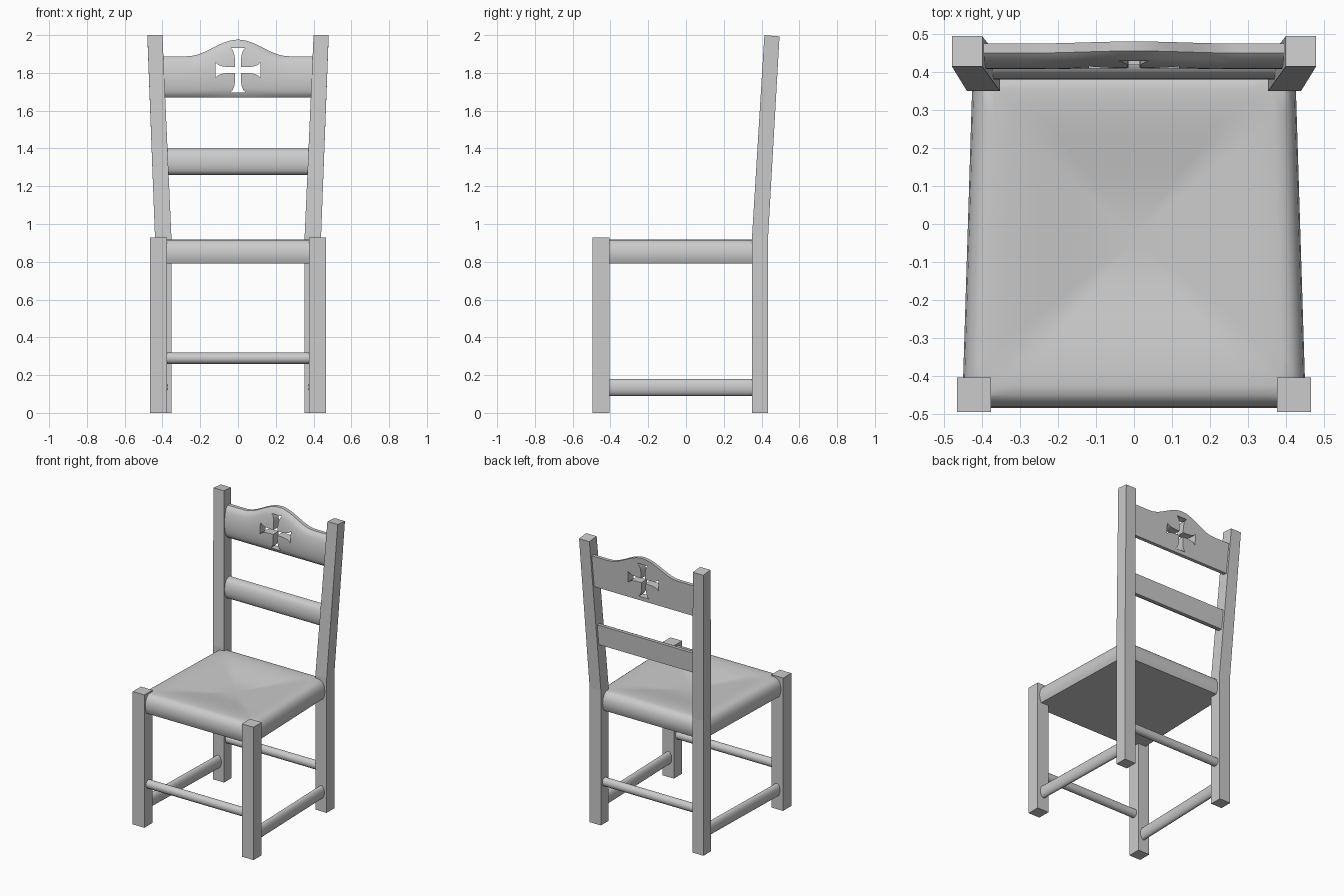
import bpy, bmesh, math
from mathutils import Vector

if "Cube" in bpy.data.objects:
    bpy.data.objects.remove(bpy.data.objects["Cube"])

grey = bpy.data.materials.new("plain_grey")
grey.use_nodes = True
grey.diffuse_color = (0.6, 0.6, 0.6, 1)
grey.node_tree.nodes["Principled BSDF"].inputs["Base Color"].default_value = (0.6, 0.6, 0.6, 1)


def finish(name, bm, angle=35):
    bmesh.ops.recalc_face_normals(bm, faces=bm.faces)
    mesh = bpy.data.meshes.new(name)
    bm.to_mesh(mesh)
    bm.free()
    mesh.materials.append(grey)
    ob = bpy.data.objects.new(name, mesh)
    bpy.context.collection.objects.link(ob)
    bpy.ops.object.select_all(action="DESELECT")
    ob.select_set(True)
    bpy.context.view_layer.objects.active = ob
    bpy.ops.object.shade_smooth_by_angle(angle=math.radians(angle))
    return ob


def loft(name, rings, angle=35):
    """Skin a list of equal closed rings and cap both ends."""
    bm = bmesh.new()
    loops = [[bm.verts.new(p) for p in ring] for ring in rings]
    n = len(loops[0])
    for a, b in zip(loops, loops[1:]):
        for i in range(n):
            j = (i + 1) % n
            bm.faces.new((a[i], a[j], b[j], b[i]))
    bm.faces.new(loops[0][::-1])
    bm.faces.new(loops[-1])
    return finish(name, bm, angle)


def rect(x0, x1, y0, y1, z, tilt=0):
    return [(x0, y0, z), (x1, y0, z), (x1, y1, z - tilt), (x0, y1, z - tilt)]


def rod(name, start, end, width, height, sides=20):
    """Oval rail between two points lying at the same height."""
    start, end = Vector(start), Vector(end)
    across = (end - start).cross(Vector((0, 0, 1))).normalized()
    ring = []
    for i in range(sides):
        a = math.tau * i / sides
        ring.append(across * math.cos(a) * width / 2 + Vector((0, 0, math.sin(a) * height / 2)))
    return loft(name, [[p + v for v in ring] for p in (start, end)], 40)


# Legs and side stretchers
for side, s in (("left", 1), ("right", -1)):
    loft(f"front_leg_{side}", [rect(s * 0.377, s * 0.467, -0.495, -0.405, z) for z in (0, 0.928)])
    loft(f"back_leg_{side}", [
        rect(s * 0.353, s * 0.44, 0.35, 0.435, 0),
        rect(s * 0.353, s * 0.44, 0.35, 0.435, 0.94),
        rect(s * 0.4, s * 0.48, 0.415, 0.495, 2, 0.007)], 2)
    rod(f"side_stretcher_{side}", (s * 0.42, -0.45, 0.135), (s * 0.397, 0.39, 0.135), 0.05, 0.09)

# Front and back stretchers
rod("front_stretcher", (-0.4, -0.45, 0.29), (0.4, -0.45, 0.29), 0.055, 0.06)
rod("back_stretcher", (-0.38, 0.392, 0.29), (0.38, 0.392, 0.29), 0.055, 0.06)


# Woven seat: tapered pad with rounded rim and sunken middle
def seat_ring(inset, z, steps=10):
    corners = [Vector(c) for c in ((-0.453, -0.485), (0.453, -0.485), (0.425, 0.415), (-0.425, 0.415))]
    ring = []
    for a, b in zip(corners, corners[1:] + corners[:1]):
        for i in range(steps):
            p = a.lerp(b, i / steps)
            ring.append((p.x * (1 - inset / 0.44), (p.y + 0.035) * (1 - inset / 0.45) - 0.035, z))
    return ring


rim = [(0.014, 0.79), (0.003, 0.815), (0, 0.845), (0.004, 0.875), (0.016, 0.9), (0.035, 0.915), (0.06, 0.919)]
dip = [(0.06 + 0.36 * k / 8, 0.919 - 0.04 * math.sin(math.pi / 2 * k / 8) ** 2) for k in range(1, 9)]
loft("seat", [seat_ring(i, z) for i, z in rim + dip], 50)


# Back slats: flat behind, bulging in front, leaning with the posts
def slat(name, half, bottom, top_at, columns=48, rows=14):
    rings = []
    for c in range(columns + 1):
        x = -half + 2 * half * c / columns
        top = top_at(x)
        ring = []
        for r in range(rows + 1):
            t = r / rows
            z = bottom + (top - bottom) * t
            back = 0.365 + 0.061 * (z - 0.94) + 0.053
            depth = 0.025 + 0.035 * math.sqrt(max(0, 1 - (2 * t - 1) ** 2))
            ring.append((x, back - depth, z))
        for z in (top, bottom):
            ring.append((x, 0.418 + 0.061 * (z - 0.94), z))
        rings.append(ring)
    return loft(name, rings, 35)


slat("middle_slat", 0.39, 1.26, lambda x: 1.4, columns=1)


def arch(x):
    return 1.888 + 0.088 * math.cos(math.pi / 2 * min(1, abs(x) / 0.27)) ** 2


top_slat = slat("top_slat", 0.41, 1.67, arch)

# Flared cross opening through the top slat
arm = [(0.015, 0.015), (0.016, 0.06), (0.021, 0.09), (0.029, 0.107), (0.04, 0.118)]
arm = arm + [(-u, v) for u, v in arm[:0:-1]]
outline = []
for k in range(4):
    for u, v in arm:
        for _ in range(k):
            u, v = -v, u
        outline.append((u, v))
cutter = loft("cross_cutter", [[(u, y, 1.815 + v) for u, v in outline] for y in (0.3, 0.6)])
cutter.hide_render = True
cut = top_slat.modifiers.new("cross_opening", "BOOLEAN")
cut.operation = "DIFFERENCE"
cut.solver = "EXACT"
cut.object = cutter
bpy.ops.object.select_all(action="DESELECT")
top_slat.select_set(True)
bpy.context.view_layer.objects.active = top_slat
while top_slat.modifiers[0] != cut:
    bpy.ops.object.modifier_move_up(modifier=cut.name)
bpy.ops.object.modifier_apply(modifier=cut.name)
bpy.data.objects.remove(cutter)
bpy.ops.object.shade_smooth_by_angle(angle=math.radians(35))
